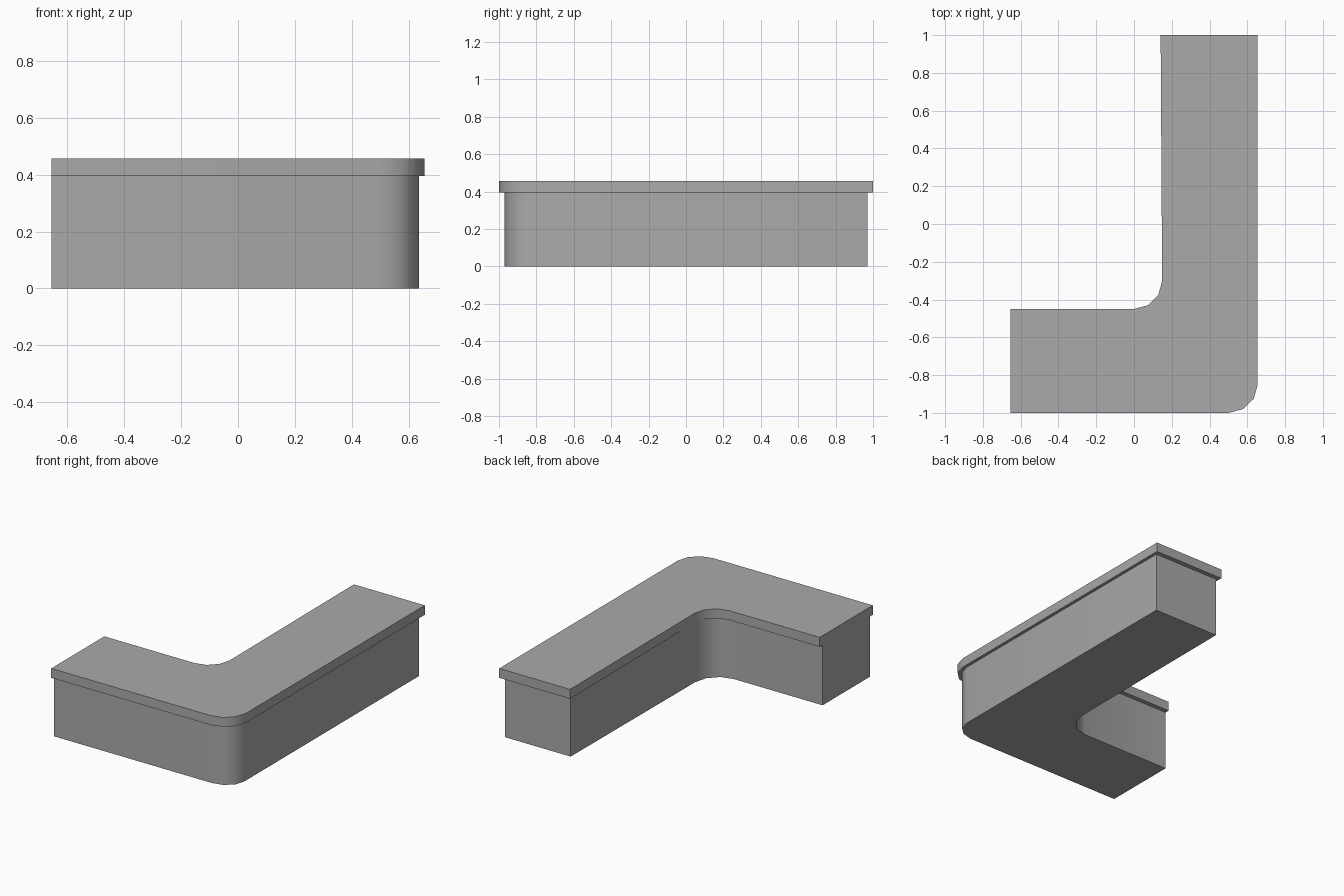
import bpy, bmesh, math

cube = bpy.data.objects.get("Cube")
if cube:
    bpy.data.objects.remove(cube, do_unlink=True)

grey = bpy.data.materials.new("plain grey")
grey.use_nodes = True
GREY = (0.4, 0.4, 0.4, 1)
grey.diffuse_color = GREY
grey.node_tree.nodes["Principled BSDF"].inputs["Base Color"].default_value = GREY


def corner(start, end, steps=3):
    """Quarter ellipse from a point on a y-facing side to one on an x-facing side."""
    (x0, y0), (x1, y1) = start, end
    angles = [math.pi / 2 * i / steps for i in range(steps + 1)]
    return [(x0 + (x1 - x0) * math.sin(a), y1 + (y0 - y1) * math.cos(a)) for a in angles]


def l_slab(name, outer, inner, left, back, inner_back, bottom, top):
    """L-shaped slab: outer and inner are the start and end of the bends."""
    outline = [(left, outer[0][1])] + corner(*outer)
    outline += [(outer[1][0], back), (inner_back, back)]
    outline += corner(*inner)[::-1] + [(left, inner[0][1])]
    bm = bmesh.new()
    face = bm.faces.new([bm.verts.new((x, y, bottom)) for x, y in outline])
    raised = bmesh.ops.extrude_face_region(bm, geom=[face])["geom"]
    verts = [v for v in raised if isinstance(v, bmesh.types.BMVert)]
    bmesh.ops.translate(bm, verts=verts, vec=(0, 0, top - bottom))
    bmesh.ops.recalc_face_normals(bm, faces=bm.faces)
    mesh = bpy.data.meshes.new(name)
    bm.to_mesh(mesh)
    bm.free()
    mesh.materials.append(grey)
    obj = bpy.data.objects.new(name, mesh)
    bpy.context.collection.objects.link(obj)
    bpy.ops.object.select_all(action="DESELECT")
    obj.select_set(True)
    bpy.context.view_layer.objects.active = obj
    bpy.ops.object.shade_smooth_by_angle(angle=math.radians(45))
    return obj


# Counter body, set back under the worktop
l_slab("counter_base", ((0.49, -0.97), (0.635, -0.84)), ((-0.01, -0.48), (0.152, -0.31)),
       -0.655, 0.97, 0.158, 0, 0.395)

# Overhanging worktop
l_slab("counter_top", ((0.5, -1), (0.655, -0.85)), ((0, -0.45), (0.149, -0.3)),
       -0.655, 1, 0.141, 0.395, 0.457)
